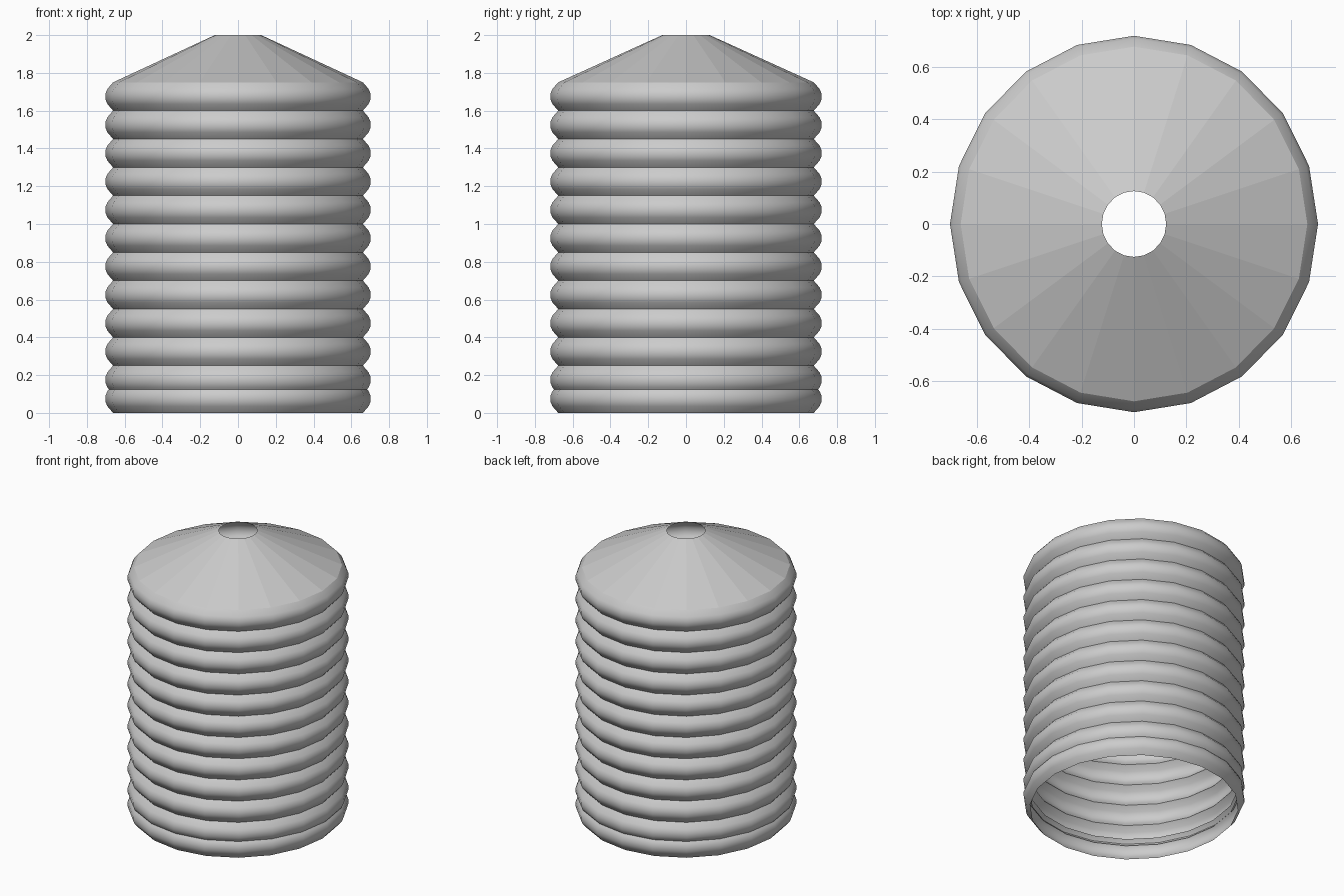
import bpy, bmesh
from math import sin, cos, pi

if "Cube" in bpy.data.objects:
    bpy.data.objects.remove(bpy.data.objects["Cube"])

SIDES = 20
RX, RY = 0.702, 0.718   # slightly oval plan


def ring_shell(name, profile, smooth):
    """Open single-walled shell lofted from (radius factor, z) points."""
    bm = bmesh.new()
    rings = []
    for f, z in profile:
        rings.append([bm.verts.new((RX * f * cos(2 * pi * i / SIDES),
                                    RY * f * sin(2 * pi * i / SIDES), z))
                      for i in range(SIDES)])
    for a, b in zip(rings, rings[1:]):
        for i in range(SIDES):
            j = (i + 1) % SIDES
            bm.faces.new((a[i], a[j], b[j], b[i])).smooth = smooth
    me = bpy.data.meshes.new(name)
    bm.to_mesh(me)
    bm.free()
    ob = bpy.data.objects.new(name, me)
    bpy.context.collection.objects.link(ob)
    return ob


# Rounded corrugation, 0.15 tall
RIB = [(0.942, 0), (0.985, 0.035), (1.0, 0.06),
       (1.0, 0.09), (0.985, 0.115), (0.942, 0.15)]

# Eleven stacked wall ribs, plus a bottom one overlapping its neighbour
starts = [0.0] + [0.10 + 0.15 * k for k in range(11)]
for n, z0 in enumerate(starts):
    ring_shell(f"wall_rib_{n + 1}", [(f, z0 + z) for f, z in RIB], True)

# Flat-faceted conical roof with an open hatch
ring_shell("roof", [(0.942, 1.75), (0.175, 2.0)], False)
